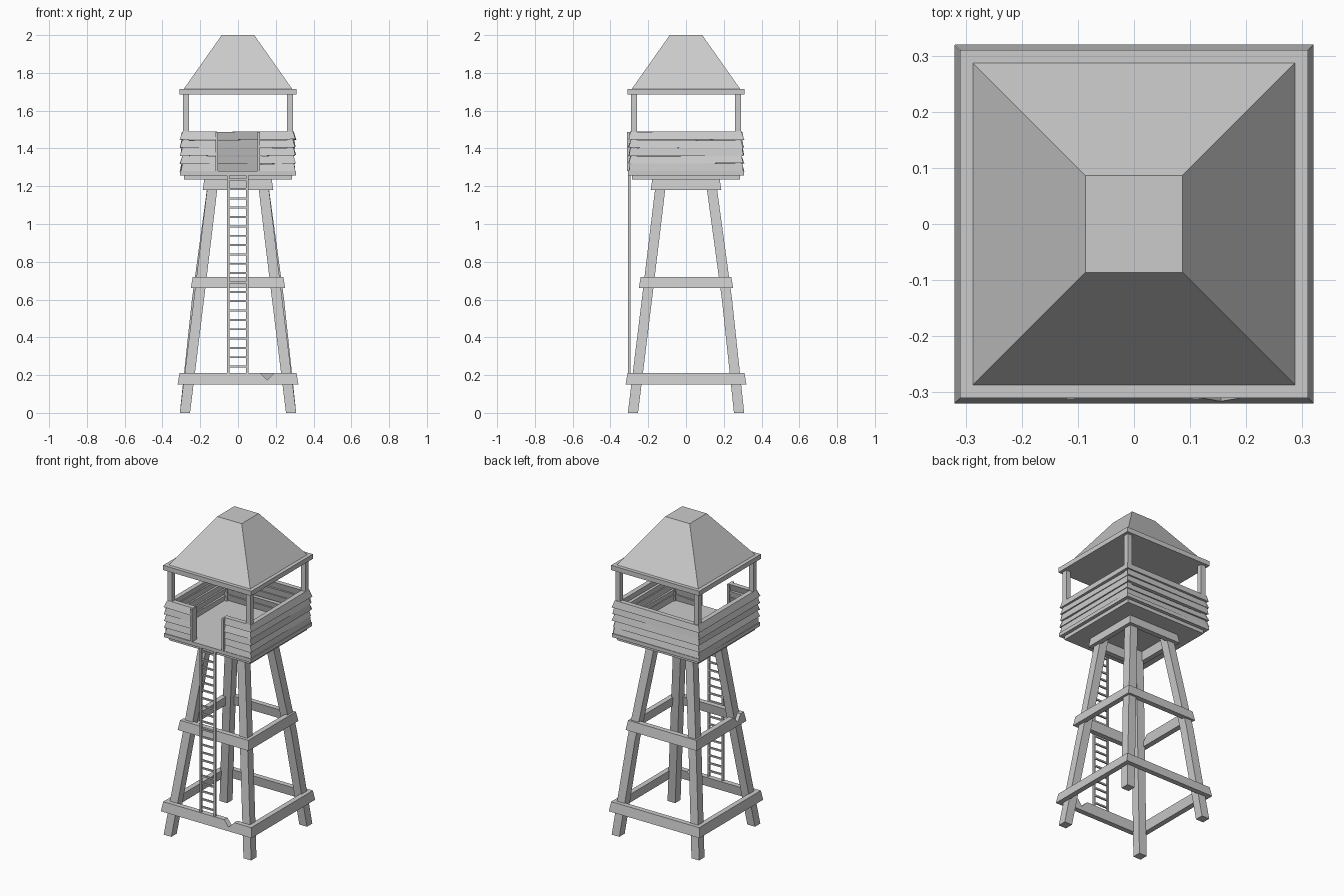
import bpy, bmesh, random
from math import pi
from mathutils import Matrix, Vector

random.seed(4)
if "Cube" in bpy.data.objects:
    bpy.data.objects.remove(bpy.data.objects["Cube"])

GREY = (0.6, 0.6, 0.6, 1)
mat = bpy.data.materials.new("weathered grey")
mat.use_nodes = True
mat.diffuse_color = GREY
mat.node_tree.nodes["Principled BSDF"].inputs["Base Color"].default_value = GREY


def finish(name, bm):
    bmesh.ops.recalc_face_normals(bm, faces=bm.faces)
    me = bpy.data.meshes.new(name)
    bm.to_mesh(me)
    bm.free()
    me.materials.append(mat)
    ob = bpy.data.objects.new(name, me)
    bpy.context.collection.objects.link(ob)
    return ob


def loft(name, rings):
    """Closed solid through rings of matching points."""
    bm = bmesh.new()
    vs = [[bm.verts.new(p) for p in r] for r in rings]
    n = len(vs[0])
    bm.faces.new(vs[0])
    bm.faces.new(vs[-1])
    for a, b in zip(vs, vs[1:]):
        for i in range(n):
            j = (i + 1) % n
            bm.faces.new((a[i], a[j], b[j], b[i]))
    return finish(name, bm)


def square(x, y, h, z):
    return [(x - h, y - h, z), (x + h, y - h, z), (x + h, y + h, z), (x - h, y + h, z)]


def box(name, lo, hi):
    return loft(name, [[(lo[0], lo[1], z), (hi[0], lo[1], z), (hi[0], hi[1], z), (lo[0], hi[1], z)]
                       for z in (lo[2], hi[2])])


def board(name, side, outline, thick):
    """Board on one of four sides; outline holds (along, outward, height), ends are mitred."""
    turn = Matrix.Rotation(side * pi / 2, 4, "Z")
    outer, inner = [], []
    for s, d, z in outline:
        outer.append(turn @ Vector((s, -d, z)))
        edge = d - thick
        inner.append(turn @ Vector((max(-edge, min(edge, s)), -edge, z)))
    return loft(name, [outer, inner])


SIDES = ["front", "left", "back", "right"]

# Splayed legs, the rear ones slightly bowed
for sx in (-1, 1):
    for sy in (-1, 1):
        bow = 0.01 if sy > 0 else 0
        rings = []
        for z, c, b in ((0, 0.281, 0), (0.6, 0.207, bow), (1.24, 0.13, 0)):
            rings.append(square(sx * (c + b), sy * (c + b), 0.027, z))
        loft(("left" if sx > 0 else "right") + ("_back" if sy > 0 else "_front") + "_leg", rings)

# Sloping brace frames, two boards chipped with a small notch
for level, z0, z1, h0, h1 in (("lower", 0.15, 0.21, 0.32, 0.31),
                              ("middle", 0.66, 0.72, 0.25, 0.24),
                              ("upper", 1.18, 1.24, 0.187, 0.178)):
    for k, side in enumerate(SIDES):
        pts = [(-h0, h0, z0), (h0, h0, z0), (h1, h1, z1)]
        notch = {("lower", "front"): 0.155, ("middle", "right"): 0.17}.get((level, side))
        if notch:
            mid = h1 + (h0 - h1) * 0.6
            pts += [(notch + 0.035, h1, z1), (notch, mid, z1 - 0.036), (notch - 0.035, h1, z1)]
        pts.append((-h1, h1, z1))
        board(f"{level}_{side}_brace", k, pts, 0.033)

# Platform
loft("platform_base", [square(0, 0, 0.285, 1.235), square(0, 0, 0.285, 1.26)])
loft("platform_floor", [square(0, 0, 0.307, 1.258), square(0, 0, 0.307, 1.281)])


# Uneven plank walls, with a doorway in the front
def plank_wall(name, side, s0, s1):
    rows, bottom, step = 5, 1.278, 0.042
    for r in range(rows):
        z = bottom + r * step
        j = lambda a: random.uniform(-a, a)
        top = 0.004 if r == rows - 1 else 0.008
        trim = lambda s, d: (d if s > 0 else -d) if abs(s) > 0.2 else s
        d = [0.305 + j(0.004), 0.305 + j(0.004), 0.295 + j(0.004), 0.295 + j(0.004)]
        board(f"{name}_plank", side, [
            (trim(s0, d[0]), d[0], z + j(0.003)),
            (trim(s1, d[1]), d[1], z + j(0.003)),
            (trim(s1, d[2]), d[2], z + step + j(top) * 0.6),
            (trim(s0, d[3]), d[3], z + step + j(top) * 0.6)], 0.03)


plank_wall("front_right_wall", 0, -0.3, -0.112)
plank_wall("front_left_wall", 0, 0.11, 0.3)
for k in (1, 2, 3):
    plank_wall(SIDES[k] + "_wall", k, -0.3, 0.3)
for x in (-0.113, 0.11):
    box("doorway_post", (x - 0.007, -0.312, 1.28), (x + 0.007, -0.262, 1.488))

# Roof posts and hipped roof with a flat top
for sx in (-1, 1):
    for sy in (-1, 1):
        loft("roof_post", [square(sx * 0.276, sy * 0.276, 0.016, z) for z in (1.28, 1.69)])
loft("roof_slab", [square(0, 0, 0.31, 1.685), square(0, 0, 0.31, 1.715)])
loft("roof", [square(0, 0, 0.287, 1.715), square(0, 0, 0.086, 2.0)])

# Ladder
for x in (-0.051, 0.049):
    box("ladder_rail", (x - 0.006, -0.306, 0.2), (x + 0.006, -0.293, 1.262))
for i in range(21):
    z = 0.245 + i * 0.0495
    box("ladder_rung", (-0.05, -0.304, z - 0.005), (0.048, -0.295, z + 0.005))
